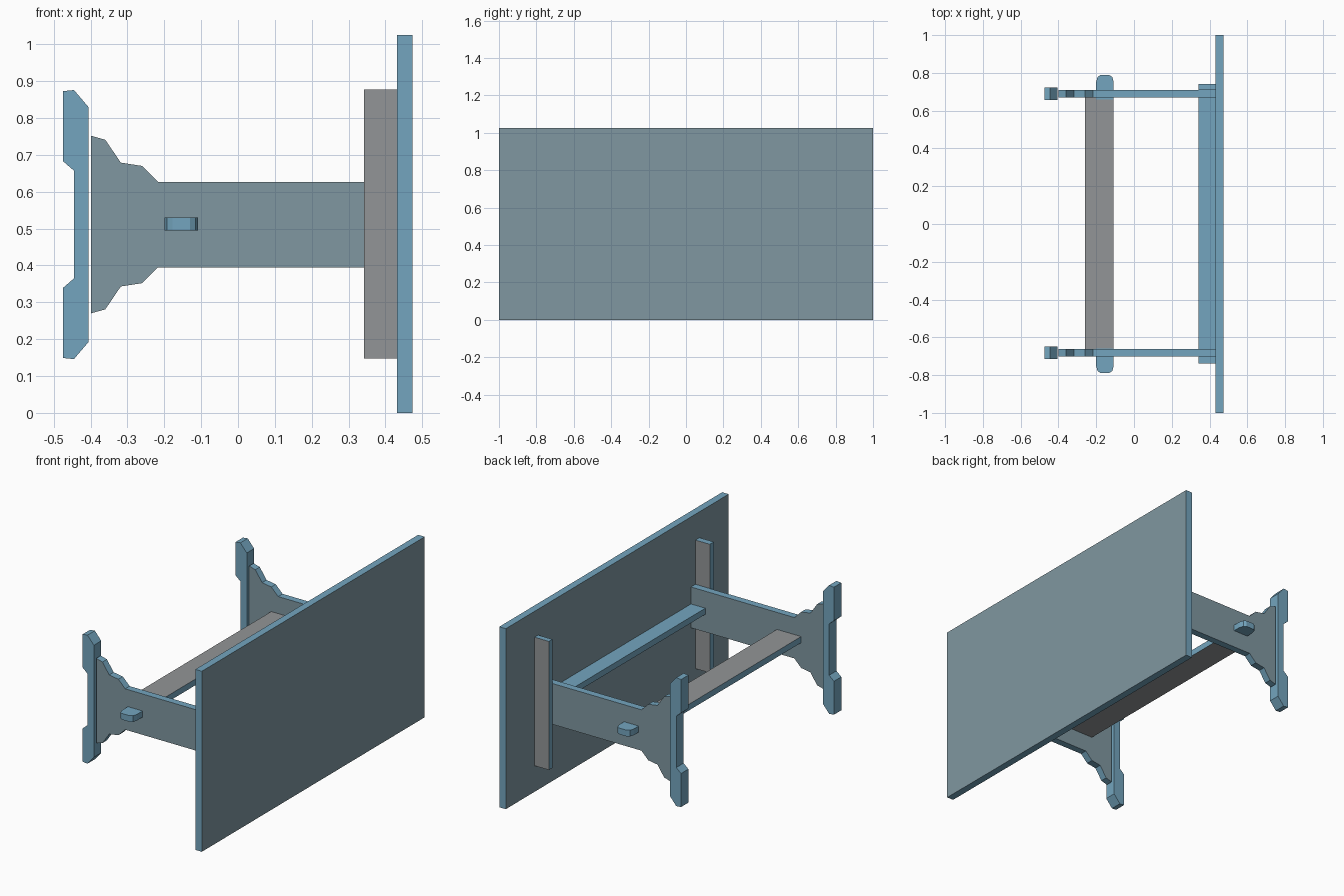
import bpy
import bmesh

if "Cube" in bpy.data.objects:
    bpy.data.objects.remove(bpy.data.objects["Cube"])

CZ = 0.511     # centre height of the table lying on its side
RZ = 0.513     # centre height of the rails
SHIFT = 0.004  # trestles sit slightly off centre in y


def material(name, rgb):
    m = bpy.data.materials.new(name)
    m.diffuse_color = (*rgb, 1)
    m.use_nodes = True
    m.node_tree.nodes["Principled BSDF"].inputs["Base Color"].default_value = m.diffuse_color
    return m


SLATE = material("slate_wood", (0.215, 0.31, 0.354))
TEAL = material("teal_wood", (0.174, 0.377, 0.517))
BROWN = material("brown_wood", (0.29, 0.30, 0.31))


def prism(name, pts, axis, a, b, cap, side):
    """Extrude a 2D outline: axis 'y' takes (x, z) points, 'z' takes (x, y), 'x' takes (y, z)."""
    put = {'x': lambda p, t: (t, p[0], p[1]),
           'y': lambda p, t: (p[0], t, p[1]),
           'z': lambda p, t: (p[0], p[1], t)}[axis]
    n = len(pts)
    bm = bmesh.new()
    v = [bm.verts.new(put(p, t)) for t in (a, b) for p in pts]
    bm.faces.new(v[:n])
    bm.faces.new(v[n:])
    for i in range(n):
        j = (i + 1) % n
        bm.faces.new((v[i], v[j], v[j + n], v[i + n])).material_index = 1
    bmesh.ops.recalc_face_normals(bm, faces=bm.faces)
    me = bpy.data.meshes.new(name)
    bm.to_mesh(me)
    bm.free()
    me.materials.append(cap)
    me.materials.append(side)
    ob = bpy.data.objects.new(name, me)
    bpy.context.collection.objects.link(ob)
    return ob


def rect(a0, a1, b0, b1):
    return [(a0, b0), (a1, b0), (a1, b1), (a0, b1)]


def mirrored(half):
    """Complete an outline given as (x, height above centre line)."""
    return [(x, CZ + h) for x, h in half] + [(x, CZ - h) for x, h in reversed(half)]


# Table top
prism("table_top", rect(-1, 1, 0, 1.025), 'x', 0.432, 0.473, SLATE, TEAL)

# Trestle ends: board, foot, cleat and through tenon
board = mirrored([(0.432, 0.116), (-0.217, 0.116), (-0.26, 0.159),
                  (-0.318, 0.168), (-0.36, 0.23), (-0.399, 0.241)])
foot = mirrored([(-0.405, 0.318), (-0.445, 0.365), (-0.475, 0.362),
                 (-0.475, 0.172), (-0.445, 0.146)])
for side, s in (("left", -1), ("right", 1)):
    y = s * 0.686 + SHIFT
    prism("trestle_board_" + side, board, 'y', y - 0.02, y + 0.02, SLATE, TEAL)
    prism("foot_" + side, foot, 'y', y - 0.033, y + 0.033, TEAL, TEAL)
    ya, yb = sorted((y + s * 0.02, s * 0.74 + SHIFT / 2))
    prism("cleat_" + side, rect(0.342, 0.432, 0.148, 0.878), 'y', ya, yb, BROWN, TEAL)
    e = s * 0.788
    tenon = [(-0.20, s * 0.66), (-0.20, e - s * 0.035), (-0.193, e - s * 0.01),
             (-0.178, e), (-0.13, e), (-0.115, e - s * 0.01),
             (-0.108, e - s * 0.035), (-0.108, s * 0.66)]
    prism("tenon_" + side, tenon, 'z', RZ - 0.0175, RZ + 0.0175, TEAL, TEAL)

# Long rails between the trestles
yr = (-0.666 + SHIFT, 0.666 + SHIFT)
z = (RZ - 0.0175, RZ + 0.0175)
prism("stretcher", rect(-0.26, -0.108, *yr), 'z', *z, BROWN, TEAL)
prism("top_rail", rect(0.342, 0.432, *yr), 'z', *z, TEAL, TEAL)
